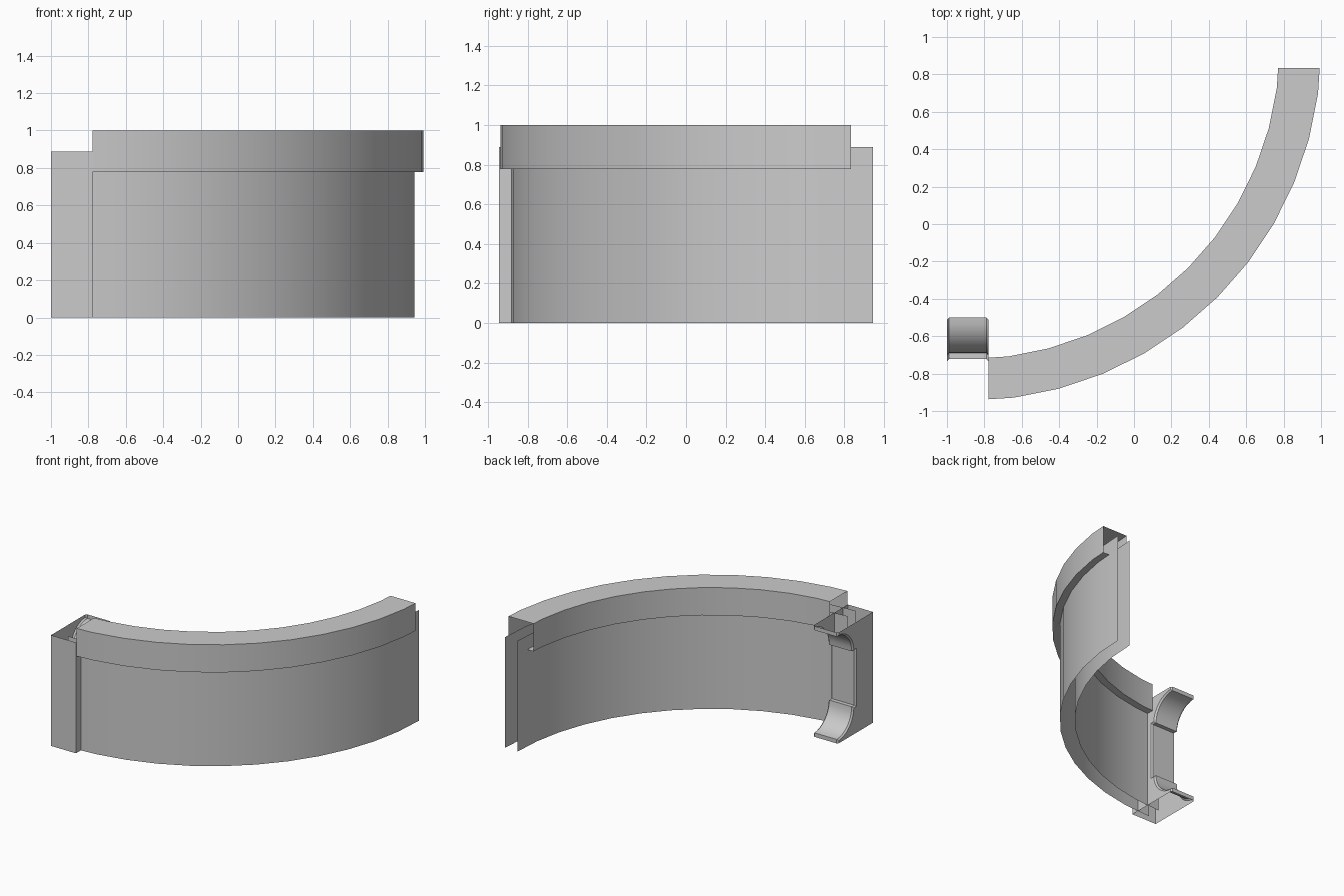
import bpy
import bmesh
from math import sin, cos, pi, radians

cube = bpy.data.objects.get("Cube")
if cube:
    bpy.data.objects.remove(cube, do_unlink=True)

U = 1 / 9                       # grid unit
CX, CY = -8 * U, 8.5 * U        # centre of the curve
STEPS = 12

stone = bpy.data.materials.new("light_grey")
stone.diffuse_color = (0.6, 0.6, 0.6, 1)
stone.use_nodes = True
stone.node_tree.nodes["Principled BSDF"].inputs["Base Color"].default_value = (0.6, 0.6, 0.6, 1)


def finish(bm, name):
    mesh = bpy.data.meshes.new(name)
    bm.to_mesh(mesh)
    bm.free()
    mesh.materials.append(stone)
    obj = bpy.data.objects.new(name, mesh)
    bpy.context.collection.objects.link(obj)
    bpy.ops.object.select_all(action="DESELECT")
    obj.select_set(True)
    bpy.context.view_layer.objects.active = obj
    bpy.ops.object.shade_smooth_by_angle(angle=radians(30))
    return obj


def sweep(profile):
    """Sweep an open (radius, height) profile through a quarter turn."""
    bm = bmesh.new()
    rows = []
    for i in range(STEPS + 1):
        t = pi / 2 * i / STEPS
        rows.append([bm.verts.new((CX + r * U * sin(t), CY - r * U * cos(t), z * U))
                     for r, z in profile])
    for a, b in zip(rows, rows[1:]):
        for j in range(len(profile) - 1):
            bm.faces.new((a[j], b[j], b[j + 1], a[j + 1]))
    return bm


def trim(bm, point, normal):
    bmesh.ops.bisect_plane(bm, geom=bm.verts[:] + bm.edges[:] + bm.faces[:],
                           plane_co=point, plane_no=normal, clear_outer=True)


# Curved wall: two thin sheets
finish(sweep([(16.5, 0), (16.5, 8)]), "outer_wall")
finish(sweep([(15.5, 8), (15.5, 0)]), "inner_wall")

# Top rail: hollow cap with lips under it, cut short at both ends
rail = sweep([(16.5, 7), (17, 7), (17, 9), (15, 9), (15, 7), (15.5, 7)])
trim(rail, (-7 * U, 0, 0), (-1, 0, 0))
trim(rail, (0, 7.5 * U, 0), (0, 1, 0))
finish(rail, "top_rail")

# End post: side profile with a coved foot, mirrored to a coved head
FRONT, BACK, TIP, RADIUS = -8.5 * U, -6.5 * U, -4.5 * U, 0.19
foot = [(TIP, 0)]
for i in range(9):
    t = pi / 2 * i / 8
    foot.append((TIP - RADIUS * sin(t), 2 * U - RADIUS * cos(t)))
foot.append((BACK, 2 * U))
head = [(y, 8 * U - z) for y, z in reversed(foot)]
outline = [(FRONT, 0)] + foot + head + [(FRONT, z * U) for z in (8, 6, 2)]

bm = bmesh.new()
sides = [[bm.verts.new((x * U, y, z)) for y, z in outline] for x in (-9, -7)]
for side in sides:
    bm.faces.new(side)
count = len(outline)
for i in range(count):
    j = (i + 1) % count
    bm.faces.new((sides[0][i], sides[0][j], sides[1][j], sides[1][i]))
bmesh.ops.recalc_face_normals(bm, faces=bm.faces[:])

# Chamfer the edges round the coves and the back
rim = []
for e in bm.edges:
    a, b = e.verts
    level = abs(a.co.z - b.co.z) < 1e-5 and min(a.co.z, 8 * U - a.co.z) < 0.01
    if abs(a.co.x - b.co.x) < 1e-5 and min(a.co.y, b.co.y) > BACK - 0.01 and not level:
        rim.append(e)
bmesh.ops.bevel(bm, geom=rim, offset=0.012, segments=1, affect="EDGES", clamp_overlap=True)

# Open the post at top and bottom
bm.normal_update()
ends = [f for f in bm.faces if abs(f.normal.z) > 0.99
        and min(f.calc_center_median().z, 8 * U - f.calc_center_median().z) < 0.005]
bmesh.ops.delete(bm, geom=ends, context="FACES")
finish(bm, "end_post")
